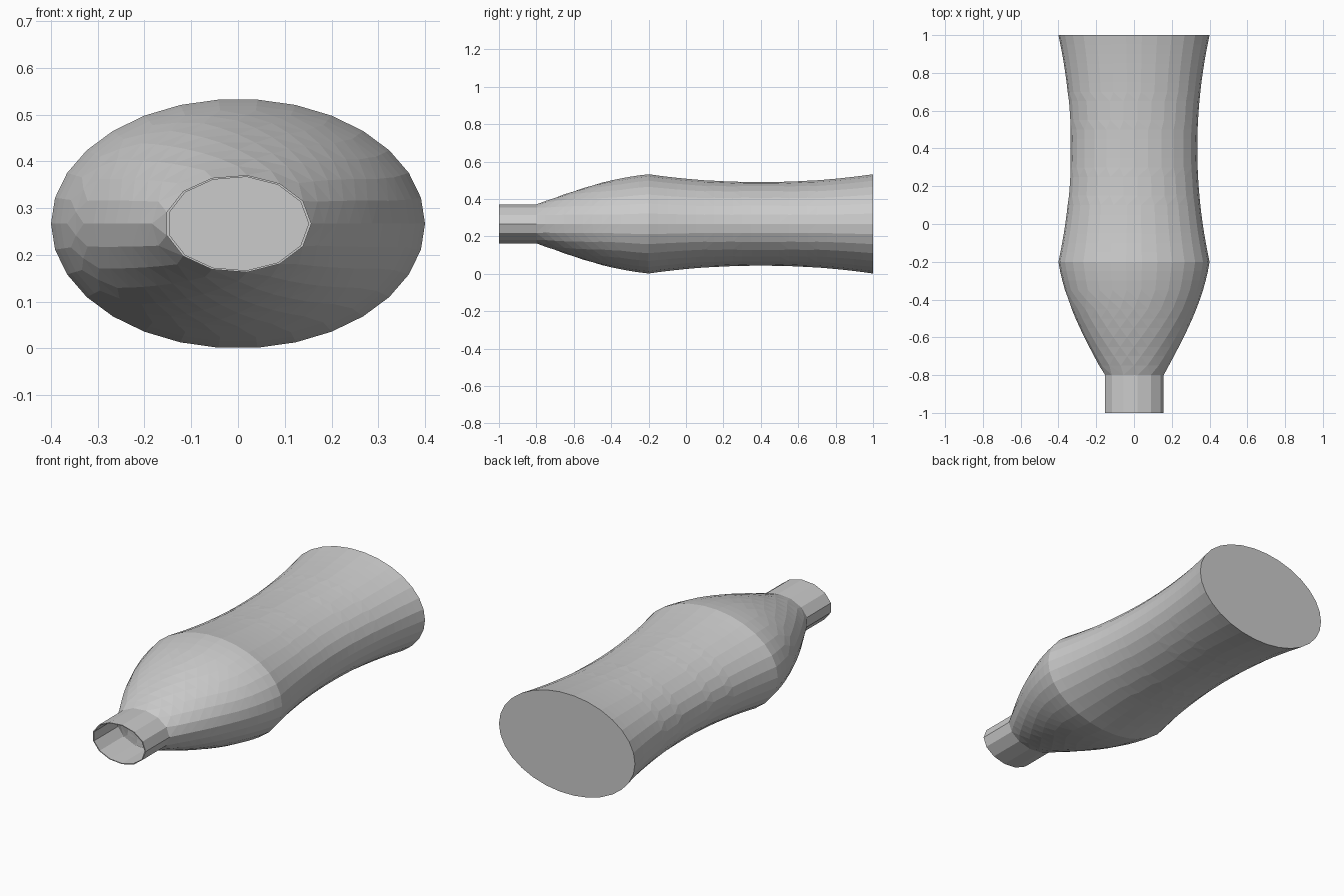
import bpy, bmesh, math

if "Cube" in bpy.data.objects:
    bpy.data.objects.remove(bpy.data.objects["Cube"])

CZ, RATIO, WALL = 0.2667, 0.667, 0.006


def radius(y):
    """Half width of the bottle at position y along its length."""
    if y <= -0.8:
        return 0.157
    if y <= -0.2:
        a = math.radians(74)
        return 0.157 + 0.243 * math.sin(a * (y + 0.8) / 0.6) / math.sin(a)
    return 0.335 + 0.065 * ((y - 0.4) / 0.6) ** 2


def ring(bm, y, r, n):
    """Elliptical ring of n vertices."""
    return [bm.verts.new((r * math.cos(2 * math.pi * i / n), y,
                          CZ + RATIO * r * math.sin(2 * math.pi * i / n)))
            for i in range(n)]


def zip_rings(bm, a, b):
    """Join two rings that may have different side counts."""
    na, nb = len(a), len(b)
    if na == nb:
        for i in range(na):
            j = (i + 1) % na
            bm.faces.new((a[i], a[j], b[j], b[i]))
        return
    i = j = 0
    while i < na or j < nb:
        if j == nb or (i < na and (i + 1) / na <= (j + 1) / nb):
            bm.faces.new((a[i % na], a[(i + 1) % na], b[j % nb]))
            i += 1
        else:
            bm.faces.new((a[i % na], b[(j + 1) % nb], b[j % nb]))
            j += 1


# Stations: base, waisted body, domed shoulder, straight neck
body = [1 - 1.2 * i / 24 for i in range(25)]
shoulder = [-0.2 - 0.6 * i / 12 for i in range(1, 13)]
stations = body + shoulder + [-1.0]

bm = bmesh.new()
outer, inner = [], []
for y in stations:
    r = radius(y)
    n = min(30, math.ceil(2 * math.pi * r / 0.076))
    outer.append(ring(bm, y, r, n))
    inner.append(ring(bm, 0.99 if y == 1 else y, r - WALL, n))

# Outer skin, rim, then inner skin back to the floor
loops = outer + inner[::-1]
for a, b in zip(loops, loops[1:]):
    zip_rings(bm, a, b)
bm.faces.new(outer[0])
bm.faces.new(inner[0])
bmesh.ops.recalc_face_normals(bm, faces=bm.faces[:])

mesh = bpy.data.meshes.new("bottle")
bm.to_mesh(mesh)
bm.free()
bpy.context.collection.objects.link(bpy.data.objects.new("bottle", mesh))
